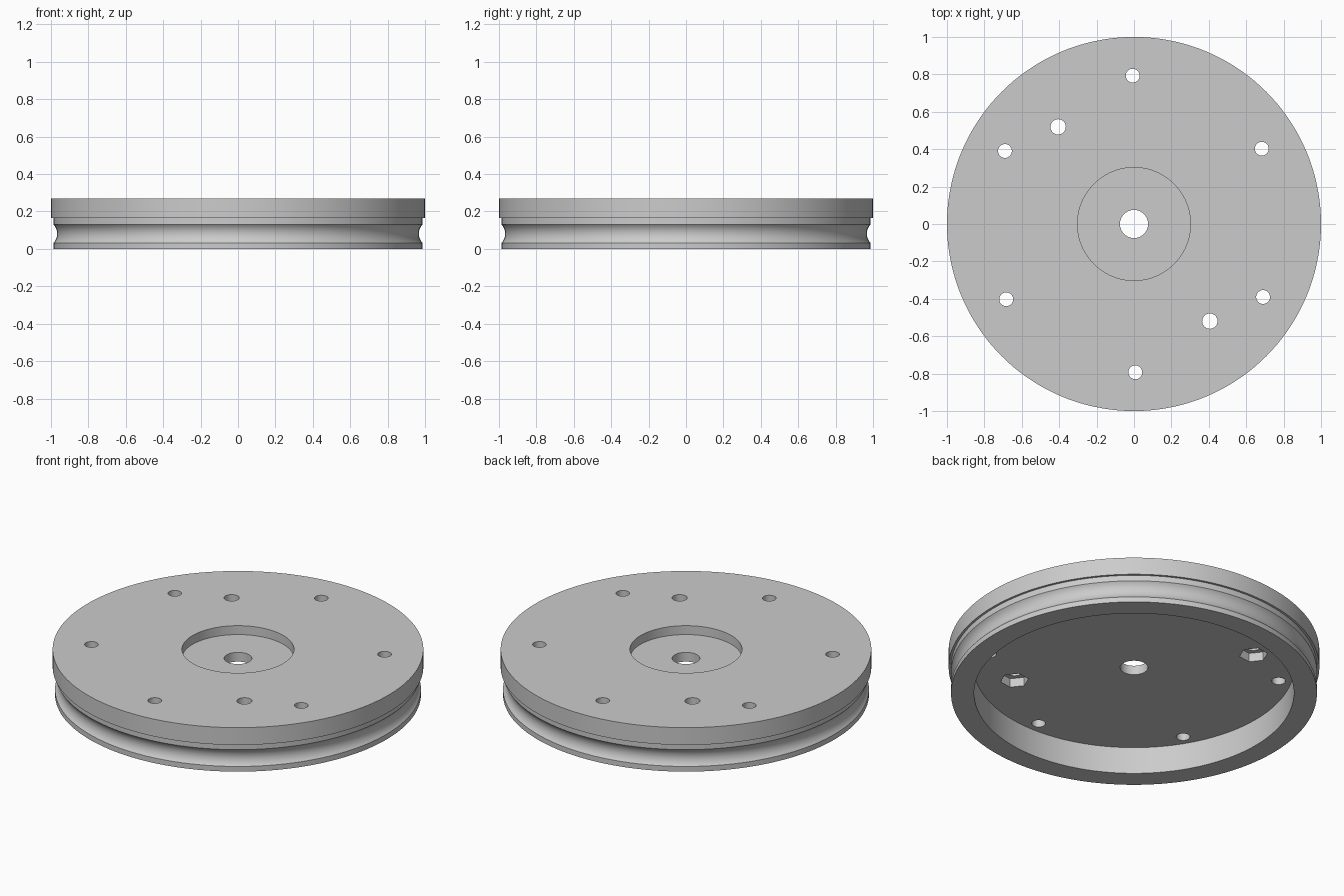
import bpy, bmesh
from math import radians, cos, sin, tau, asin
from mathutils import Matrix

cube = bpy.data.objects.get("Cube")
if cube:
    bpy.data.objects.remove(cube, do_unlink=True)

grey = bpy.data.materials.new("plain grey")
grey.use_nodes = True
grey.diffuse_color = (0.6, 0.6, 0.6, 1)
grey.node_tree.nodes["Principled BSDF"].inputs["Base Color"].default_value = (0.6, 0.6, 0.6, 1)


def add_object(name, bm):
    bmesh.ops.recalc_face_normals(bm, faces=bm.faces)
    mesh = bpy.data.meshes.new(name)
    bm.to_mesh(mesh)
    bm.free()
    mesh.materials.append(grey)
    obj = bpy.data.objects.new(name, mesh)
    bpy.context.collection.objects.link(obj)
    return obj


def lathe(name, profile, steps=144):
    """Revolve a closed (radius, height) outline around z."""
    bm = bmesh.new()
    rings = [[bm.verts.new((r * cos(tau * i / steps), r * sin(tau * i / steps), z))
              for r, z in profile] for i in range(steps)]
    n = len(profile)
    for i in range(steps):
        a, b = rings[i], rings[(i + 1) % steps]
        for j in range(n):
            k = (j + 1) % n
            bm.faces.new((a[j], b[j], b[k], a[k]))
    return add_object(name, bm)


def prisms(name, places, radius, sides, z0, z1, turn=0):
    """Upright prisms at (angle, distance) places, used as cutters."""
    bm = bmesh.new()
    for angle, dist in places:
        a = radians(angle)
        move = Matrix.Translation((dist * cos(a), dist * sin(a), (z0 + z1) / 2))
        bmesh.ops.create_cone(bm, cap_ends=True, segments=sides, radius1=radius,
                              radius2=radius, depth=z1 - z0,
                              matrix=move @ Matrix.Rotation(radians(turn), 4, 'Z'))
    obj = add_object(name, bm)
    obj.hide_render = True
    return obj


# Rope groove: shallow arc between the lower and upper lips
RIM, GROOVE_MID, HALF, SAG = 0.987, 0.081, 0.05, 0.02
arc_r = (HALF ** 2 + SAG ** 2) / (2 * SAG)
sweep = asin(HALF / arc_r)
groove = []
for i in range(13):
    t = sweep * (i / 6 - 1)
    groove.append((RIM - SAG + arc_r * (1 - cos(t)), GROOVE_MID + arc_r * sin(t)))

# Wheel body: hub hole, open underside, grooved rim, top flange and hub recess
CEILING, FLOOR, TOP = 0.16, 0.215, 0.268
wheel = lathe("grooved_wheel", [
    (0.075, CEILING), (0.863, CEILING), (0.863, 0), (RIM, 0), *groove,
    (RIM, 0.165), (1, 0.165), (1, TOP), (0.302, TOP), (0.302, FLOOR), (0.075, FLOOR)])

# Bolt holes around the rim, two larger holes and their hexagonal nut pockets
pair = [(128, 0.659), (308, 0.659)]
cutters = [
    prisms("bolt_hole_cutter", [(30.5 + 60 * k, 0.793) for k in range(6)], 0.037, 32, 0.1, 0.4),
    prisms("nut_pocket_cutter", pair, 0.077, 6, 0.1, 0.212, turn=38),
    prisms("large_hole_cutter", pair, 0.041, 32, 0.1, 0.4)]

bpy.ops.object.select_all(action='DESELECT')
bpy.context.view_layer.objects.active = wheel
wheel.select_set(True)
for cutter in cutters:
    mod = wheel.modifiers.new(cutter.name, 'BOOLEAN')
    mod.operation = 'DIFFERENCE'
    mod.solver = 'EXACT'
    mod.object = cutter
    bpy.ops.object.modifier_apply(modifier=mod.name)
    bpy.data.objects.remove(cutter, do_unlink=True)

bpy.ops.object.shade_smooth_by_angle(angle=radians(25))
